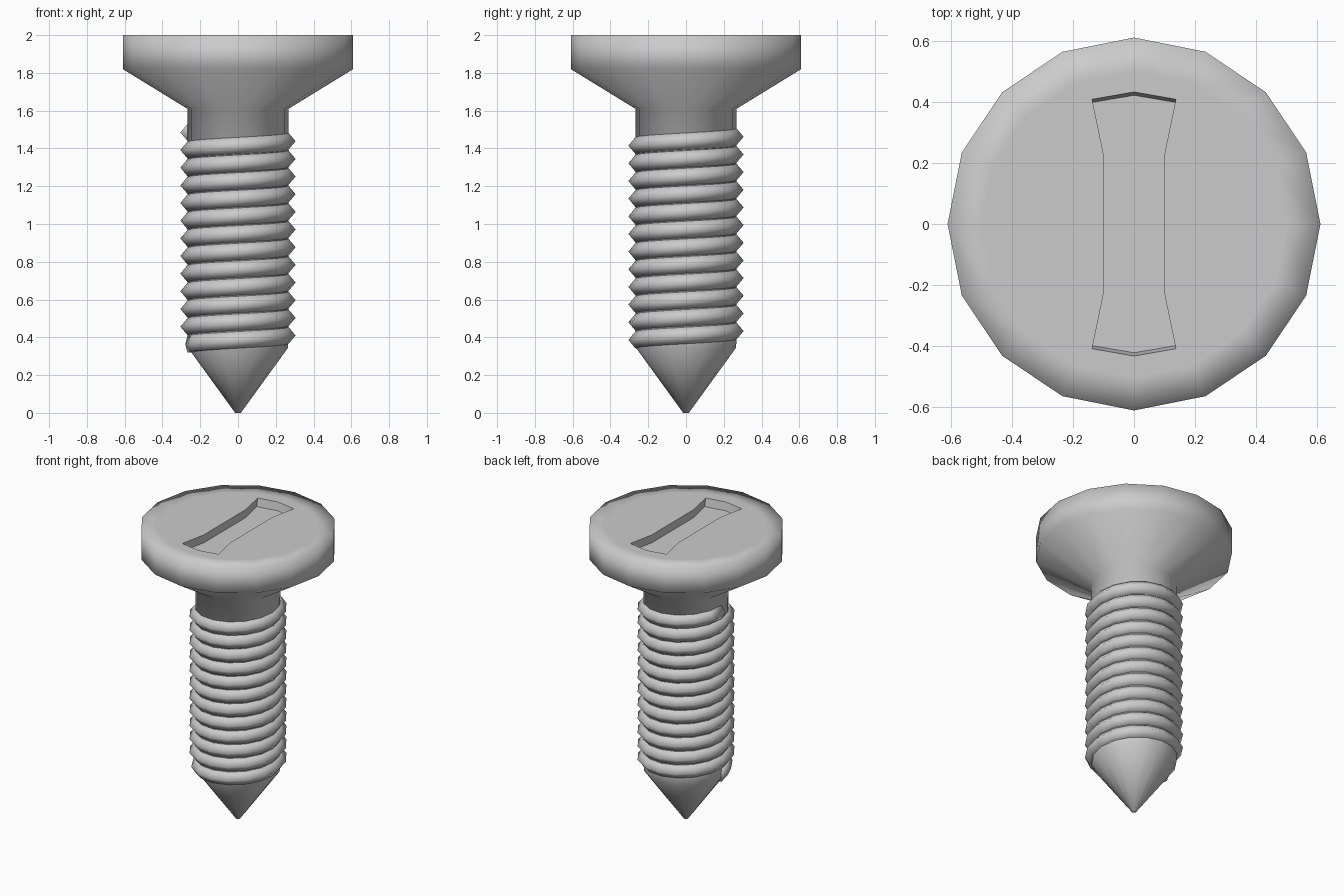
import bpy, bmesh, math

if "Cube" in bpy.data.objects:
    bpy.data.objects.remove(bpy.data.objects["Cube"])

SIDES = 16


def finish(name, bm):
    bmesh.ops.recalc_face_normals(bm, faces=bm.faces[:])
    for f in bm.faces:
        f.smooth = True
    me = bpy.data.meshes.new(name)
    bm.to_mesh(me)
    bm.free()
    ob = bpy.data.objects.new(name, me)
    bpy.context.collection.objects.link(ob)
    return ob


# Head, shank and point as one revolved profile (radius, height)
profile = [(0.015, 0), (0.265, 0.345), (0.268, 0.40), (0.268, 1.61),
           (0.61, 1.82), (0.61, 2.0), (0.5, 2.0)]
bm = bmesh.new()
rings = []
for r, z in profile:
    rings.append([bm.verts.new((r * math.cos(2 * math.pi * i / SIDES),
                                r * math.sin(2 * math.pi * i / SIDES), z))
                  for i in range(SIDES)])
for a, b in zip(rings, rings[1:]):
    for i in range(SIDES):
        j = (i + 1) % SIDES
        bm.faces.new((a[i], a[j], b[j], b[i]))
bm.faces.new(rings[0][::-1])
bm.faces.new(rings[-1])
body = finish("screw_body", bm)

# Slot cutter: straight middle, flared and pointed ends
half = [(0.1, -0.23), (0.1, 0.23), (0.137, 0.408), (0, 0.432)]
outline = half + [(-0.137, 0.408), (-0.1, 0.23), (-0.1, -0.23),
                  (-0.137, -0.408), (0, -0.432), (0.137, -0.408)]
bm = bmesh.new()
low = [bm.verts.new((x, y * 0.975, 1.945)) for x, y in outline]
mid = [bm.verts.new((x, y, 2.0)) for x, y in outline]
top = [bm.verts.new((x, y, 2.1)) for x, y in outline]
n = len(outline)
for a, b in ((low, mid), (mid, top)):
    for i in range(n):
        j = (i + 1) % n
        bm.faces.new((a[i], a[j], b[j], b[i]))
bm.faces.new(low[::-1])
bm.faces.new(top)
cutter = finish("slot_cutter", bm)
cutter.hide_render = True

mod = body.modifiers.new("slot", 'BOOLEAN')
mod.operation = 'DIFFERENCE'
mod.solver = 'EXACT'
mod.object = cutter
bpy.context.view_layer.objects.active = body
body.select_set(True)
bpy.ops.object.modifier_apply(modifier="slot")
bpy.data.objects.remove(cutter)

# Crisp slot rim and floor corners
bm = bmesh.new()
bm.from_mesh(body.data)
for e in bm.edges:
    if all(math.hypot(v.co.x, v.co.y) < 0.46 and v.co.z > 1.9 for v in e.verts):
        if len(e.link_faces) == 2 and e.calc_face_angle() > 0.8:
            e.smooth = False
bm.to_mesh(body.data)
bm.free()

# Right-handed helical thread, running in at the bottom, blunt at the top
PITCH, TURNS = 0.0935, 12
Z_TOP = 1.485
bm = bmesh.new()
prev = None
steps = SIDES * TURNS
for s in range(steps + 1):
    ang = math.pi + 2 * math.pi * s / SIDES
    z = Z_TOP - PITCH * (steps - s) / SIDES
    k = min(1, 0.3 + s / 5)
    ring = [bm.verts.new((r * math.cos(ang), r * math.sin(ang), z + dz))
            for r, dz in ((0.24, -0.044), (0.268, -0.044),
                          (0.268 + 0.037 * k, 0),
                          (0.268, 0.044), (0.24, 0.044))]
    if prev:
        for i in range(5):
            j = (i + 1) % 5
            bm.faces.new((prev[i], prev[j], ring[j], ring[i]))
    else:
        bm.faces.new(ring)
    prev = ring
bm.faces.new(prev[::-1])
thread = finish("screw_thread", bm)
